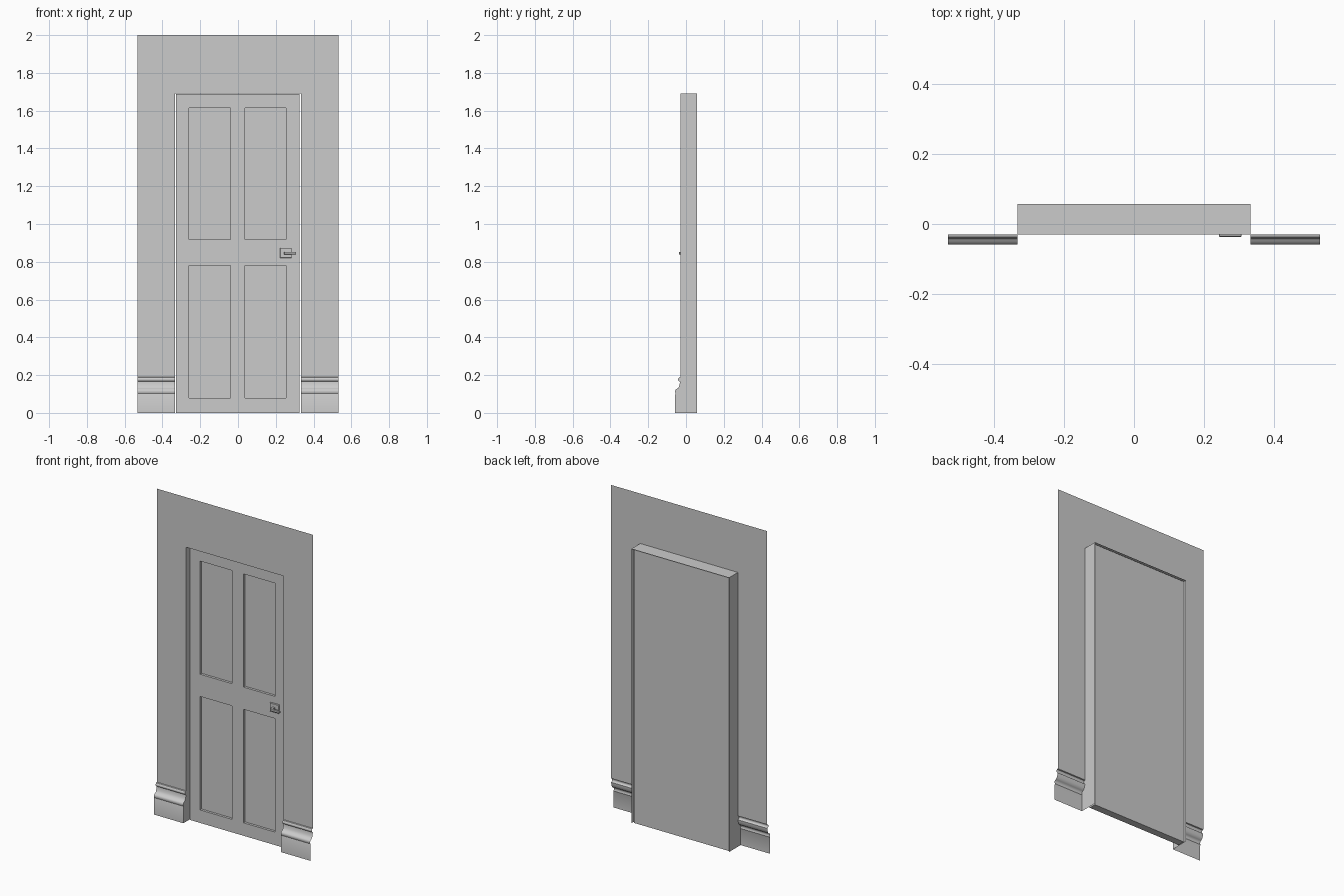
import bpy, bmesh, math

if "Cube" in bpy.data.objects:
    bpy.data.objects.remove(bpy.data.objects["Cube"])

WALL_Y, BACK_Y, OPEN_X, OUT_X, OPEN_Z, TOP_Z = -0.03, 0.057, 0.333, 0.533, 1.692, 2.0

# Skirting profile (y, z), top to floor
PROFILE = [(-.03, .19), (-.037, .188), (-.041, .182), (-.042, .177), (-.041, .172),
           (-.036, .167), (-.032, .165), (-.033, .155), (-.036, .143), (-.041, .133),
           (-.048, .128), (-.055, .124), (-.058, .117), (-.058, .11), (-.055, .103),
           (-.057, .098), (-.057, 0)]


def mesh_object(name, verts, faces, smooth=False):
    me = bpy.data.meshes.new(name)
    me.from_pydata(verts, [], faces)
    ob = bpy.data.objects.new(name, me)
    bpy.context.collection.objects.link(ob)
    if smooth:
        me.shade_smooth()
        me.set_sharp_from_angle(angle=math.radians(40))
    return ob


def box(name, lo, hi, bevel=0):
    bm = bmesh.new()
    bmesh.ops.create_cube(bm, size=1)
    for v in bm.verts:
        v.co = [(a + b) / 2 + c * (b - a) for a, b, c in zip(lo, hi, v.co)]
    if bevel:
        bmesh.ops.bevel(bm, geom=bm.edges[:], offset=bevel, segments=1, affect='EDGES')
    me = bpy.data.meshes.new(name)
    bm.to_mesh(me)
    bm.free()
    ob = bpy.data.objects.new(name, me)
    bpy.context.collection.objects.link(ob)
    return ob


# Wall sheet around the opening
z0 = PROFILE[0][1]
outline = [(-OUT_X, z0), (-OPEN_X, z0), (-OPEN_X, OPEN_Z), (OPEN_X, OPEN_Z),
           (OPEN_X, z0), (OUT_X, z0), (OUT_X, TOP_Z), (-OUT_X, TOP_Z)]
mesh_object("wall", [(x, WALL_Y, z) for x, z in outline], [range(8)])

for side, s in (("left", -1), ("right", 1)):
    # Skirting: profile swept sideways
    xa, xb = sorted((s * OPEN_X, s * OUT_X))
    verts = [(x, y, z) for y, z in PROFILE for x in (xa, xb)]
    faces = [(2*i, 2*i + 2, 2*i + 3, 2*i + 1) for i in range(len(PROFILE) - 1)]
    mesh_object(f"{side}_skirting", verts, faces, True)

    # Jamb: reveal whose front edge follows the skirting
    edge = [(WALL_Y, OPEN_Z)] + PROFILE + [(BACK_Y, 0), (BACK_Y, OPEN_Z)]
    order = edge if s < 0 else edge[::-1]
    mesh_object(f"{side}_jamb", [(s * OPEN_X, y, z) for y, z in order],
                [range(len(order))])

# Head of the opening
mesh_object("head_jamb", [(-OPEN_X, WALL_Y, OPEN_Z), (-OPEN_X, BACK_Y, OPEN_Z),
                          (OPEN_X, BACK_Y, OPEN_Z), (OPEN_X, WALL_Y, OPEN_Z)],
            [range(4)])

# Door slab with four sunk panels
XS = [-.327, -.259, -.041, .037, .254, .325]
ZS = [0, .08, .78, .917, 1.615, 1.687]
FRONT, THICK, SINK = 0.0, 0.045, 0.015
bm = bmesh.new()
grid = [[bm.verts.new((x, FRONT, z)) for x in XS] for z in ZS]
panels = []
for j in range(5):
    for i in range(5):
        f = bm.faces.new((grid[j][i], grid[j][i+1], grid[j+1][i+1], grid[j+1][i]))
        if i in (1, 3) and j in (1, 3):
            panels.append(f)
res = bmesh.ops.extrude_face_region(bm, geom=bm.faces[:], use_keep_orig=True)
moved = [g for g in res["geom"] if isinstance(g, bmesh.types.BMVert)]
bmesh.ops.translate(bm, verts=moved, vec=(0, THICK, 0))
for f in bmesh.ops.extrude_discrete_faces(bm, faces=panels)["faces"]:
    bmesh.ops.translate(bm, verts=f.verts[:], vec=(0, SINK, 0))
bmesh.ops.recalc_face_normals(bm, faces=bm.faces[:])
me = bpy.data.meshes.new("door")
bm.to_mesh(me)
bm.free()
bpy.context.collection.objects.link(bpy.data.objects.new("door", me))

# Handle: plate, spindle and lever
box("handle_plate", (.222, FRONT - .008, .82), (.284, FRONT + .002, .874), .002)
box("handle_spindle", (.243, -.03, .839), (.257, FRONT - .006, .853))
box("handle_lever", (.243, -.037, .839), (.308, -.026, .853), .002)
